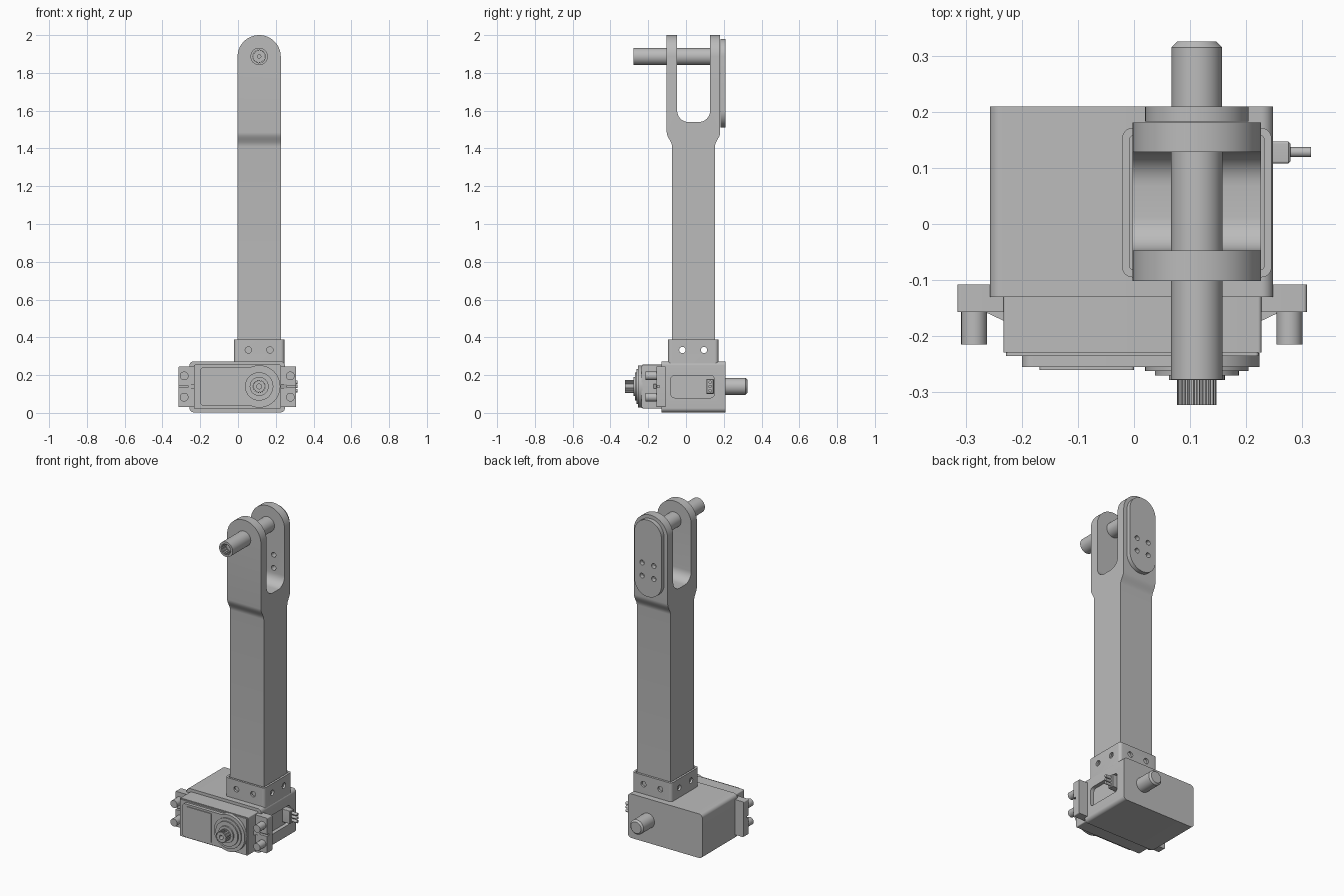
import bpy, bmesh, math
from mathutils import Vector

if "Cube" in bpy.data.objects:
    bpy.data.objects.remove(bpy.data.objects["Cube"], do_unlink=True)

GREY = (0.5, 0.5, 0.5, 1)
mat = bpy.data.materials.new("plain grey")
mat.use_nodes = True
mat.diffuse_color = GREY
mat.node_tree.nodes["Principled BSDF"].inputs["Base Color"].default_value = GREY

AX = 0.112     # arm and output shaft centre in x
AY = 0.038     # arm centre in y
PIN_Z = 1.887  # top pivot height
OUT_Z = 0.14   # servo shaft height


def prism(name, pts, axis, a, b, chamfer=0):
    """Extrude a 2D outline along an axis from a to b."""
    place = {"x": lambda u, v, w: (w, u, v),
             "y": lambda u, v, w: (u, w, v),
             "z": lambda u, v, w: (u, v, w)}[axis]
    bm = bmesh.new()
    bottom = [bm.verts.new(place(u, v, a)) for u, v in pts]
    top = [bm.verts.new(place(u, v, b)) for u, v in pts]
    n = len(pts)
    bm.faces.new(bottom)
    end = bm.faces.new(top)
    for i in range(n):
        j = (i + 1) % n
        bm.faces.new((bottom[i], bottom[j], top[j], top[i]))
    bmesh.ops.recalc_face_normals(bm, faces=bm.faces)
    if chamfer:
        bmesh.ops.bevel(bm, geom=list(end.edges), offset=chamfer, segments=1,
                        affect="EDGES")
    me = bpy.data.meshes.new(name)
    bm.to_mesh(me)
    bm.free()
    me.materials.append(mat)
    ob = bpy.data.objects.new(name, me)
    bpy.context.collection.objects.link(ob)
    return ob


def rrect(u0, u1, v0, v1, r=0, steps=8):
    """Rectangle outline with rounded corners."""
    if r == 0:
        return [(u0, v0), (u1, v0), (u1, v1), (u0, v1)]
    pts = []
    corners = [(u1 - r, v1 - r), (u0 + r, v1 - r), (u0 + r, v0 + r), (u1 - r, v0 + r)]
    for k, (cu, cv) in enumerate(corners):
        for i in range(steps + 1):
            t = math.pi / 2 * (k + i / steps)
            p = Vector((cu + r * math.cos(t), cv + r * math.sin(t)))
            if not pts or (p - pts[-1]).length > 1e-5:
                pts.append(p)
    if (pts[0] - pts[-1]).length < 1e-5:
        pts.pop()
    return [tuple(p) for p in pts]


def circle(u, v, r, n=40):
    return [(u + r * math.cos(2 * math.pi * i / n), v + r * math.sin(2 * math.pi * i / n))
            for i in range(n)]


def spline(u, v, r, teeth=20):
    """Toothed outline."""
    return [(u + k * math.cos(math.pi * (i + o) / teeth), v + k * math.sin(math.pi * (i + o) / teeth))
            for i in range(2 * teeth)
            for k in [r if i % 2 else r * 0.87] for o in (0.1, 0.9)]


def boolean(ob, tool, op="DIFFERENCE"):
    mod = ob.modifiers.new("cut", "BOOLEAN")
    mod.operation, mod.solver, mod.object = op, "EXACT", tool
    with bpy.context.temp_override(object=ob, active_object=ob):
        bpy.ops.object.modifier_apply(modifier=mod.name)
    bpy.data.objects.remove(tool, do_unlink=True)


# Arm: side outline with a smooth flare, slotted and rounded at the top
half = [(0.115, 0.27)]
for i in range(9):
    t = i / 8
    half.append((0.115 + 0.028 * (1 - math.cos(math.pi * t)) / 2, 1.41 + 0.075 * t))
half.append((0.143, 2.0))
side = [(AY + w, z) for w, z in half] + [(AY - w + 0.003, z) for w, z in reversed(half)]
arm = prism("forked_arm", side, "x", AX - 0.115, AX + 0.115)
boolean(arm, prism("slot", rrect(-0.047, 0.128, 1.54, 2.3, 0.06), "x", -0.2, 0.4))
boolean(arm, prism("round", rrect(AX - 0.1145, AX + 0.1145, 0.1, 2.0, 0.1144, 16), "y", -0.3, 0.4),
        "INTERSECT")

# Pivot plate on the rear fork, with four screw holes through both
plate = prism("pivot_plate", rrect(AX - 0.092, AX + 0.092, 1.51, 1.98, 0.0915, 14), "y", 0.183, 0.209)
for sx in (-0.04, 0.04):
    for z in (1.63, 1.71):
        for ob in (arm, plate):
            boolean(ob, prism("hole", circle(AX + sx, z, 0.015, 20), "y", 0.1, 0.3))

# Pivot pin with a toothed socket in its front end
pin = prism("pivot_pin", circle(AX, PIN_Z, 0.046), "y", -0.277, 0.135)
boolean(pin, prism("socket", spline(AX, PIN_Z, 0.034), "y", -0.35, -0.23))
boolean(pin, prism("screw_hole", circle(AX, PIN_Z, 0.009, 16), "y", -0.35, -0.15))

# Collar: thin square socket around the arm base
collar = prism("collar", rrect(AX - 0.133, AX + 0.133, AY - 0.133, AY + 0.133, 0.018), "z", 0.26, 0.388)
boolean(collar, prism("inside", rrect(AX - 0.12, AX + 0.12, AY - 0.12, AY + 0.12, 0.008), "z", 0.2, 0.5))
for s in (-0.057, 0.057):
    for ob in (collar, arm):
        boolean(ob, prism("hole", circle(AY + s, 0.333, 0.017, 20), "x", -0.2, 0.4))
    boolean(collar, prism("hole", circle(AX + s, 0.333, 0.017, 20), "y", -0.3, 0.4))

# Servo holder with a side window
case = prism("servo_holder", rrect(-0.257, 0.248, 0.003, 0.273, 0.022), "y", -0.13, 0.209)
boolean(case, prism("window", rrect(-0.08, 0.15, 0.08, 0.198, 0.02), "x", 0.225, 0.4))
prism("rear_shaft", circle(AX, OUT_Z, 0.045), "y", 0.2, 0.325, 0.01)

# Cable plug and its three wires
prism("cable_plug", rrect(0.108, 0.147, 0.1, 0.18, 0.004), "x", 0.22, 0.279, 0.004)
for k in (-1, 0, 1):
    prism("cable_wire", circle(0.128, OUT_Z + 0.022 * k, 0.009, 16), "x", 0.27, 0.315)

# Servo front body and gear cover
prism("servo_body", rrect(-0.233, 0.227, 0.022, 0.255, 0.006), "y", -0.229, -0.12)
prism("servo_lid", rrect(-0.228, 0.222, 0.027, 0.25, 0.006), "y", -0.235, -0.22)
prism("gear_cover", rrect(-0.2, AX, 0.038, 0.242, 0.02), "y", -0.255, -0.23)
prism("cover_panel", rrect(-0.168, 0.0, 0.05, 0.23, 0.006), "y", -0.26, -0.25)
prism("gear_disc", circle(AX, OUT_Z, 0.112, 56), "y", -0.255, -0.23)
prism("gear_rim", circle(AX, OUT_Z, 0.092, 56), "y", -0.262, -0.25)
prism("bearing_ring", circle(AX, OUT_Z, 0.075), "y", -0.27, -0.25)
prism("bearing", circle(AX, OUT_Z, 0.05), "y", -0.278, -0.26)
out = prism("output_spline", spline(AX, OUT_Z, 0.035), "y", -0.323, -0.26)
boolean(out, prism("hole", circle(AX, OUT_Z, 0.013, 16), "y", -0.4, -0.29))

# Mounting ears, ribs and screws on both sides
for s, inner, outer, sx in ((-1, -0.225, -0.315, -0.285), (1, 0.22, 0.308, 0.277)):
    ear = prism("mounting_ear", rrect(min(inner, outer), max(inner, outer), 0.03, 0.246, 0.006),
                "y", -0.157, -0.108)
    boolean(ear, prism("notch", rrect(sx - 0.035, sx + 0.035, OUT_Z - 0.006, OUT_Z + 0.006),
                       "y", -0.2, -0.14))
    prism("ear_rib", [(inner, -0.15), (inner + s * 0.04, -0.157), (inner, -0.176)],
          "z", OUT_Z - 0.012, OUT_Z + 0.012)
    for z in (0.083, 0.196):
        prism("mounting_screw", circle(sx, z, 0.023, 28), "y", -0.215, -0.15)

# Smooth the round faces, keep hard edges
bpy.ops.object.select_all(action="DESELECT")
for ob in bpy.context.scene.objects:
    if ob.type == "MESH" and ob.data.materials and ob.data.materials[0] == mat:
        ob.select_set(True)
        bpy.context.view_layer.objects.active = ob
bpy.ops.object.shade_smooth_by_angle(angle=math.radians(25))
